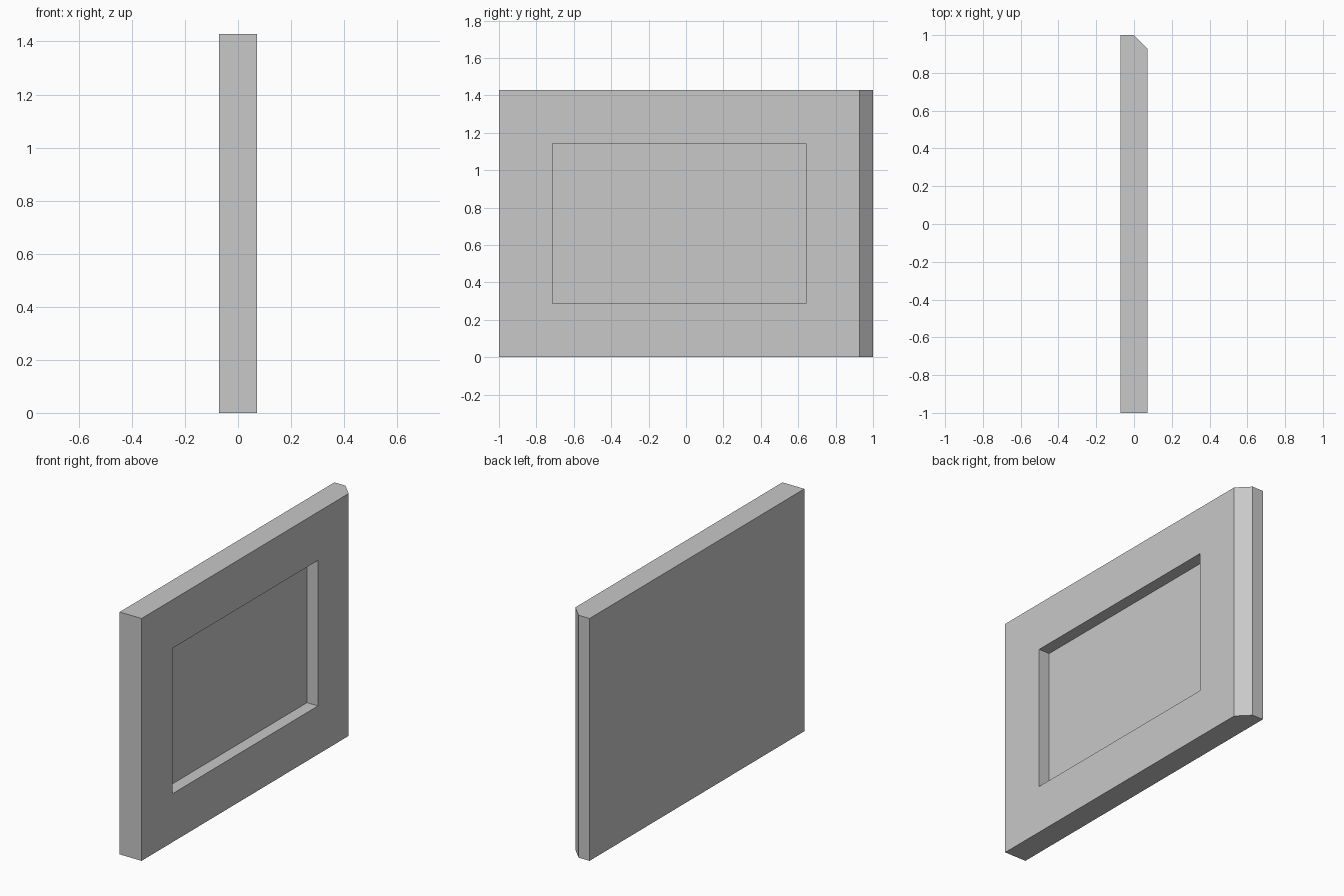
import bpy
import bmesh

cube = bpy.data.objects.get("Cube")
if cube:
    bpy.data.objects.remove(cube, do_unlink=True)

# One unit is half the thickness of the panel
U = 1 / 14
HEIGHT = 20 * U

grey = bpy.data.materials.new("plain_grey")
grey.use_nodes = True
colour = (0.58, 0.58, 0.58, 1)
grey.diffuse_color = colour
grey.node_tree.nodes["Principled BSDF"].inputs["Base Color"].default_value = colour

bm = bmesh.new()

# Panel footprint with one chamfered corner, raised to full height
footprint = [(-U, -1), (U, -1), (U, 1 - U), (0, 1), (-U, 1)]
bottom = [bm.verts.new((x, y, 0)) for x, y in footprint]
top = [bm.verts.new((x, y, HEIGHT)) for x, y in footprint]
bm.faces.new(reversed(bottom))
bm.faces.new(top)
for i in range(len(footprint)):
    j = (i + 1) % len(footprint)
    bm.faces.new((bottom[i], bottom[j], top[j], top[i]))
bm.normal_update()

# Rectangular recess: inset the broad chamfered side, then sink the centre
centre = max(bm.faces, key=lambda f: f.normal.x)
bmesh.ops.inset_individual(bm, faces=[centre], thickness=4 * U, use_even_offset=True)
bmesh.ops.inset_individual(bm, faces=[centre], thickness=0, depth=-U)
bm.normal_update()

mesh = bpy.data.meshes.new("recessed_panel")
bm.to_mesh(mesh)
bm.free()
mesh.materials.append(grey)
panel = bpy.data.objects.new("recessed_panel", mesh)
bpy.context.collection.objects.link(panel)
